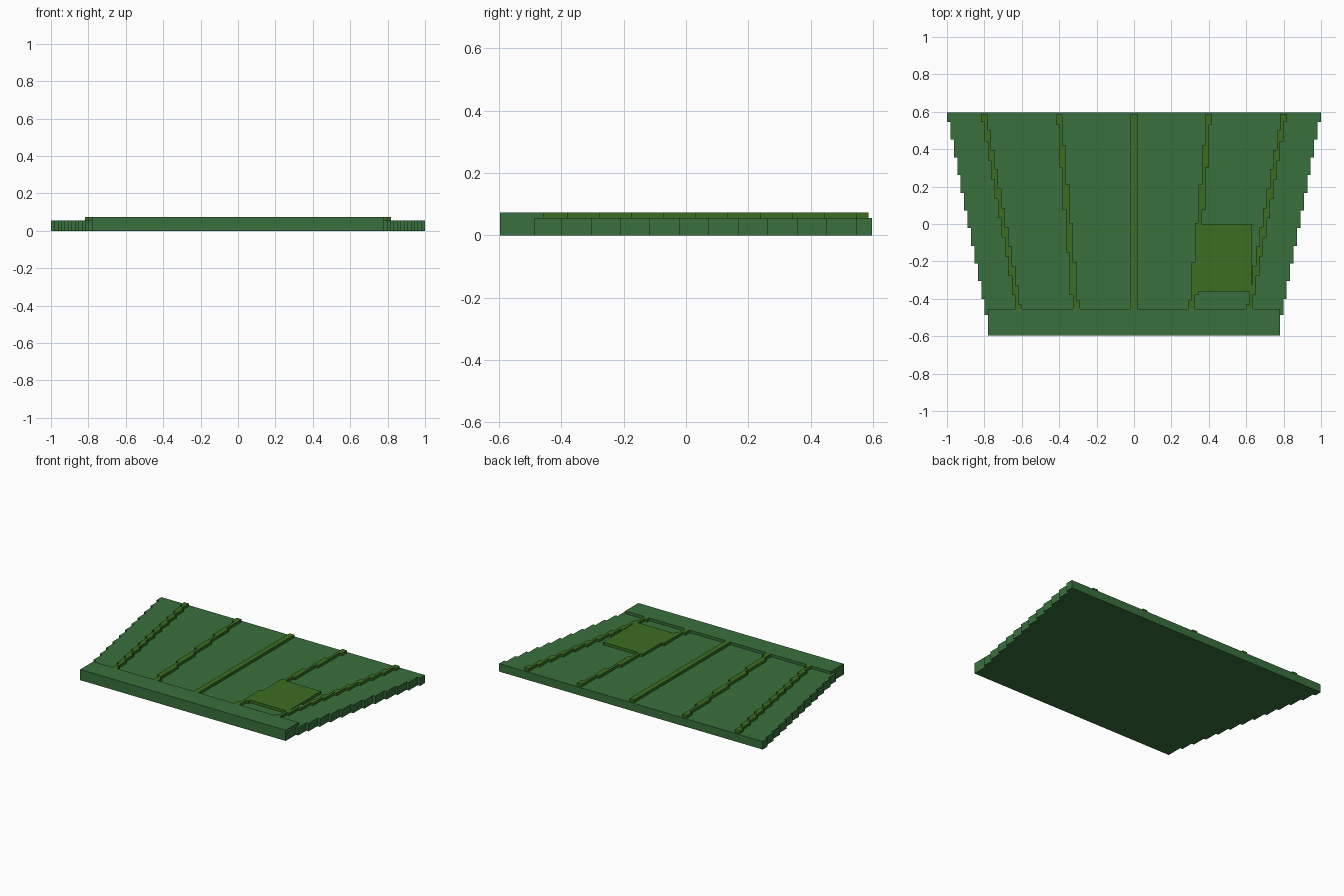
import bpy, bmesh

if "Cube" in bpy.data.objects:
    bpy.data.objects.remove(bpy.data.objects["Cube"])

STEP = 2 / 109                     # sideways size of one stair step
BOARD_TOP, RIB_TOP = 3 * STEP, 4 * STEP
BACK, FRONT, BAR_BACK, RIB_BACK = 0.597, -0.597, -0.455, 0.585


def material(name, rgb):
    m = bpy.data.materials.new(name)
    m.diffuse_color = (*rgb, 1)
    m.use_nodes = True
    m.node_tree.nodes["Principled BSDF"].inputs["Base Color"].default_value = m.diffuse_color
    return m


green = material("leaf green", (0.04, 0.16, 0.045))
olive = material("olive green", (0.045, 0.155, 0.016))


def slab(name, outline, z0, z1, mat):
    """Extrude a flat outline from z0 to z1."""
    bm = bmesh.new()
    face = bm.faces.new([bm.verts.new((x, y, z0)) for x, y in outline])
    top = bmesh.ops.extrude_face_region(bm, geom=[face])["geom"]
    for v in top:
        if isinstance(v, bmesh.types.BMVert):
            v.co.z = z1
    bmesh.ops.recalc_face_normals(bm, faces=bm.faces)
    mesh = bpy.data.meshes.new(name)
    bm.to_mesh(mesh)
    bm.free()
    mesh.materials.append(mat)
    obj = bpy.data.objects.new(name, mesh)
    bpy.context.collection.objects.link(obj)
    return obj


def rect(x0, x1, y0, y1):
    return [(x0, y0), (x1, y0), (x1, y1), (x0, y1)]


def stairs(x, y_top, y_bottom, steps):
    """Edge running from back to front, moving inward at every step."""
    pts = [(x, y_top)]
    for y in steps:
        pts += [(x, y), (x - STEP, y)]
        x -= STEP
    return pts + [(x, y_bottom)]


def spaced(first, last, n):
    return [first + (last - first) * i / (n - 1) for i in range(n)]


# Tapered board with stair-stepped sides
side = stairs(1.0, BACK, -0.487, spaced(0.545, -0.40, 11))
slab("board", side + [(-x, y) for x, y in reversed(side)], 0, BOARD_TOP, green)

# Raised bar along the front
slab("front_bar", rect(-0.78, 0.78, FRONT, BAR_BACK), 0, RIB_TOP, green)

# Straight middle rib
slab("middle_rib", rect(-STEP, STEP, BAR_BACK, RIB_BACK), BOARD_TOP, RIB_TOP, olive)

# Slanted ribs, mirrored left and right
for name, centre, outer_steps, inner_steps in (
        ("inner_rib", 0.40, spaced(0.53, -0.38, 5), spaced(0.42, -0.41, 5)),
        ("outer_rib", 0.80, spaced(0.545, -0.38, 10), spaced(0.50, -0.43, 10))):
    outer = stairs(centre + STEP, RIB_BACK, BAR_BACK, outer_steps)
    inner = stairs(centre - STEP, RIB_BACK, BAR_BACK, inner_steps)
    outline = outer + inner[::-1]
    for label, s in (("right_", 1), ("left_", -1)):
        slab(label + name, [(s * x, y) for x, y in outline], BOARD_TOP, RIB_TOP, olive)

# Raised square panel between the two right ribs
slab("panel", rect(0.335, 0.63, -0.36, 0.0), BOARD_TOP, RIB_TOP, olive)
